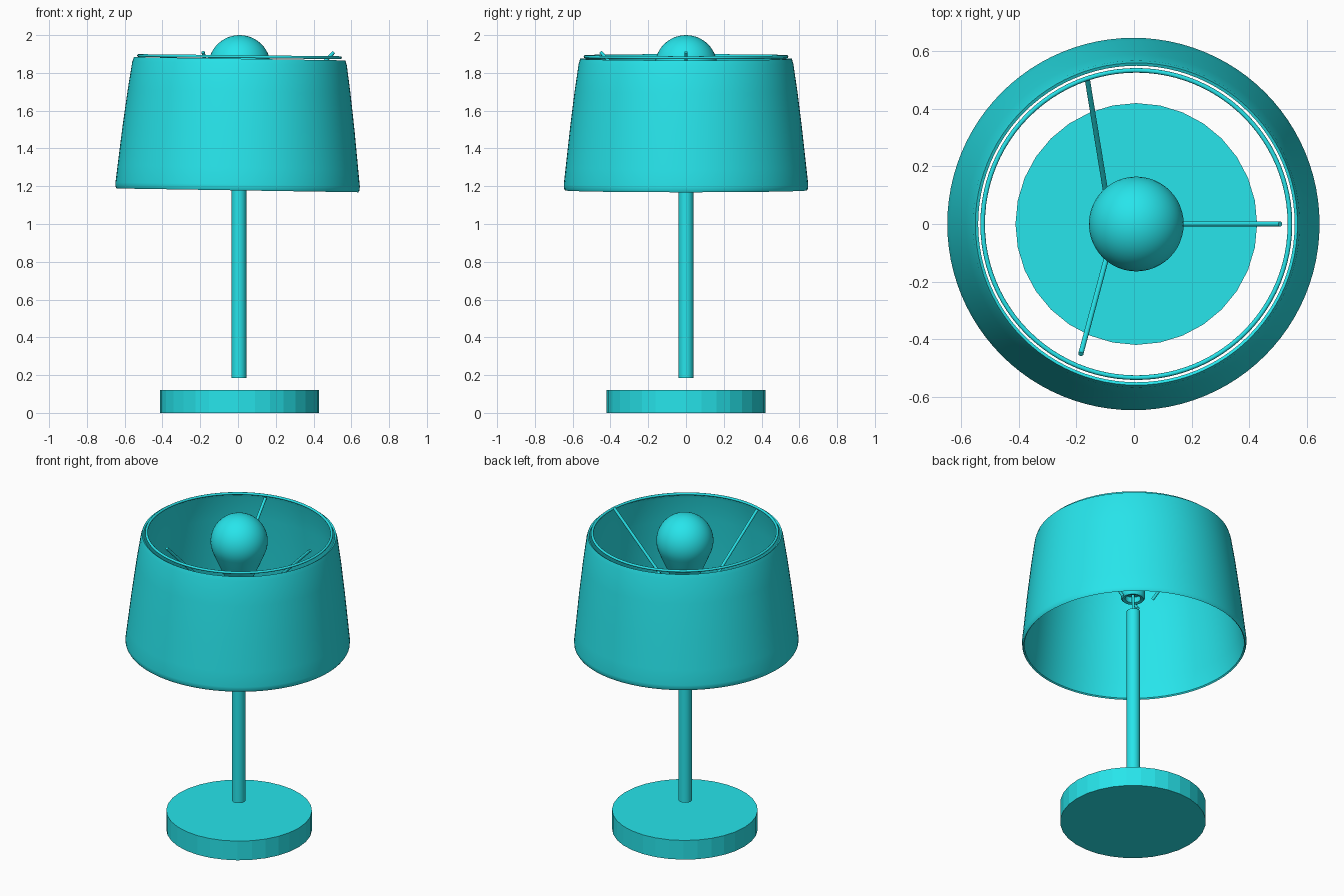
import bpy, bmesh, math
from mathutils import Vector

if "Cube" in bpy.data.objects:
    bpy.data.objects.remove(bpy.data.objects["Cube"])

teal = bpy.data.materials.new("teal")
teal.diffuse_color = (0.02, 0.78, 0.83, 1)
teal.use_nodes = True
teal.node_tree.nodes["Principled BSDF"].inputs["Base Color"].default_value = teal.diffuse_color


def finish(obj, name, smooth=True, angle=40):
    obj.name = name
    obj.data.materials.append(teal)
    if smooth:
        bpy.ops.object.select_all(action='DESELECT')
        obj.select_set(True)
        bpy.context.view_layer.objects.active = obj
        bpy.ops.object.shade_smooth_by_angle(angle=math.radians(angle))
    return obj


def lathe(name, profile, sides, closed=False, location=(0, 0, 0)):
    """Revolve an (r, z) profile around z; zero radii close on the axis."""
    bm = bmesh.new()
    verts = [bm.verts.new((r, 0, z)) for r, z in profile]
    pairs = list(zip(verts, verts[1:]))
    if closed:
        pairs.append((verts[-1], verts[0]))
    edges = [bm.edges.new(p) for p in pairs]
    bmesh.ops.spin(bm, geom=verts + edges, cent=(0, 0, 0), axis=(0, 0, 1),
                   angle=math.tau, steps=sides, use_merge=True)
    bmesh.ops.remove_doubles(bm, verts=bm.verts, dist=1e-5)
    bmesh.ops.recalc_face_normals(bm, faces=bm.faces)
    mesh = bpy.data.meshes.new(name)
    bm.to_mesh(mesh)
    bm.free()
    obj = bpy.data.objects.new(name, mesh)
    obj.location = location
    bpy.context.collection.objects.link(obj)
    return finish(obj, name)


def rod(name, start, end, radius, sides=12):
    a, b = Vector(start), Vector(end)
    bpy.ops.mesh.primitive_cylinder_add(vertices=sides, radius=radius,
                                        depth=(b - a).length, location=(a + b) / 2)
    obj = bpy.context.object
    obj.rotation_euler = (b - a).to_track_quat('Z', 'Y').to_euler()
    return finish(obj, name)


# Faceted disc base
bpy.ops.mesh.primitive_cylinder_add(vertices=32, radius=0.42, depth=0.122,
                                    location=(0.008, 0, 0.061))
finish(bpy.context.object, "base", smooth=False)

# Pole floating just above the base, with a thin wire up to the socket
rod("pole", (0.005, 0, 0.185), (0.005, 0, 1.40), 0.039, 32)
rod("wire", (0.005, 0, 1.39), (0.008, 0, 1.52), 0.008)

# Slightly tilted lamp shade: outer wall, curled lower lip, inner wall
outer = [(0.560, 0.345), (0.568, 0.320), (0.590, 0.17), (0.615, -0.03),
         (0.637, -0.23), (0.647, -0.32), (0.646, -0.342), (0.640, -0.352)]
inner = [(0.633, -0.345), (0.635, -0.32), (0.625, -0.23), (0.603, -0.03),
         (0.578, 0.17), (0.556, 0.320), (0.550, 0.340)]
shade = lathe("shade", outer + inner, 96, closed=True, location=(0.003, 0, 1.53))
shade.rotation_euler.y = math.radians(0.9)

# Support ring inside the top of the shade
bpy.ops.mesh.primitive_torus_add(major_radius=0.534, minor_radius=0.008,
                                 major_segments=96, minor_segments=10,
                                 location=(0.008, 0, 1.886),
                                 rotation=(0, math.radians(0.6), 0))
finish(bpy.context.object, "support_ring")

# Bulb: round top tapering into a neck
cz, R = 1.835, 0.165
dome = [(R * math.sin(t), cz + R * math.cos(t))
        for t in (math.radians(115 * i / 16) for i in range(17))]
bulb = dome + [(0.122, 1.70), (0.097, 1.645), (0.076, 1.60),
               (0.062, 1.56), (0.055, 1.52), (0.0, 1.52)]
lathe("bulb", bulb, 48, location=(0.008, 0, 0))

# Open-bottomed socket collar around the neck
lathe("socket", [(0.045, 1.485), (0.062, 1.48), (0.070, 1.49), (0.070, 1.53),
                 (0.062, 1.56), (0.045, 1.56)], 32, closed=True, location=(0.008, 0, 0))

# Three arms rising from the socket to the ring
arms = [((0.085, 0, 1.475), (0.508, 0, 1.91)),
        ((-0.09, 0.06, 1.49), (-0.163, 0.508, 1.87)),
        ((-0.08, -0.06, 1.48), (-0.185, -0.452, 1.91))]
for i, (a, b) in enumerate(arms):
    rod(f"arm_{i + 1}", a, b, 0.009)
